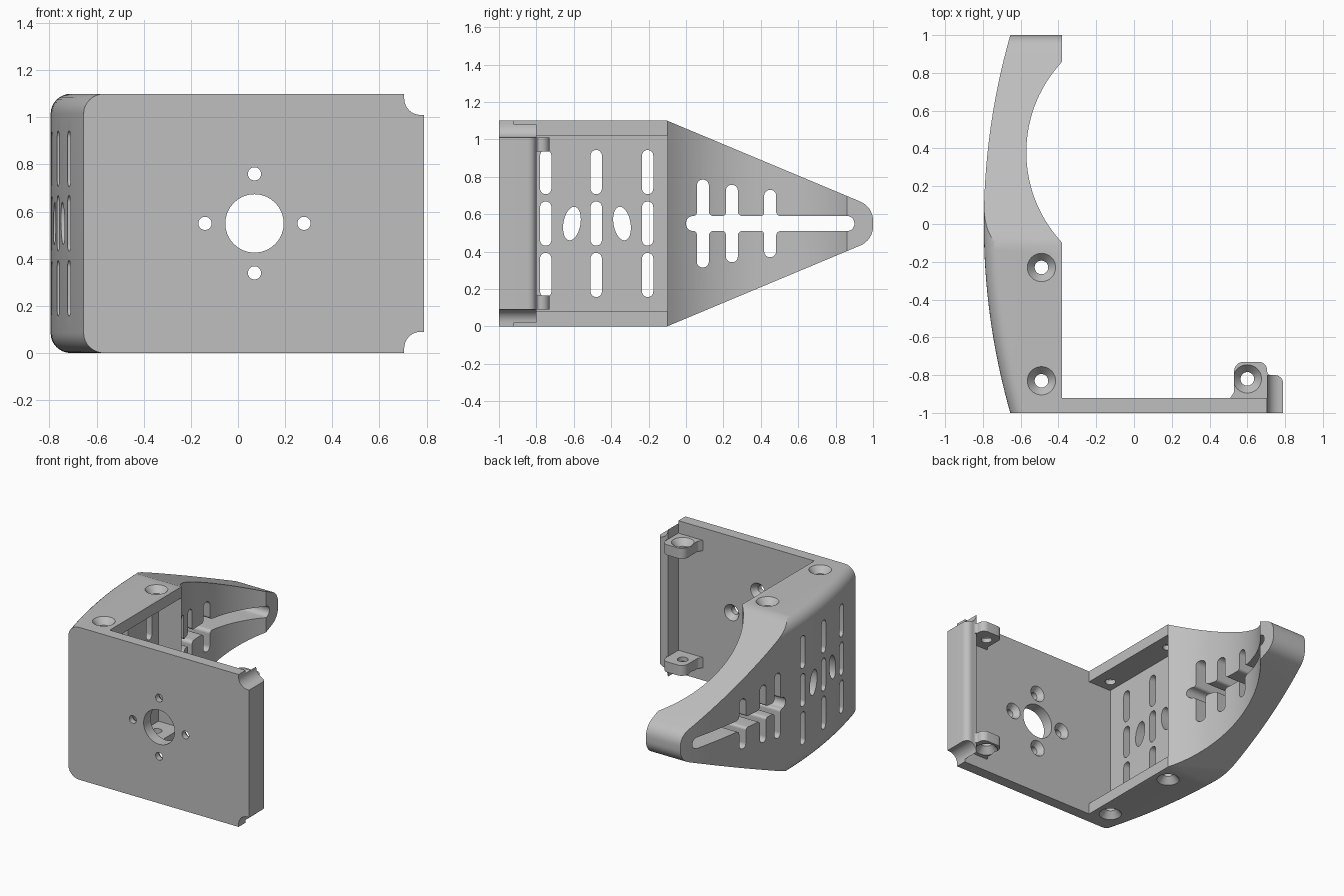
import bpy, bmesh
from math import sin, cos, tan, pi, sqrt
from mathutils import Vector

if "Cube" in bpy.data.objects:
    bpy.data.objects.remove(bpy.data.objects["Cube"], do_unlink=True)

HEIGHT = 1.1
MID = HEIGHT / 2


def rounded(points, steps=8):
    """Turn (u, v[, radius]) corners into an outline with filleted corners."""
    out = []
    n = len(points)
    for i, p in enumerate(points):
        here = Vector(p[:2])
        r = p[2] if len(p) > 2 else 0
        if r == 0:
            out.append(here)
            continue
        a = (Vector(points[i - 1][:2]) - here).normalized()
        b = (Vector(points[(i + 1) % n][:2]) - here).normalized()
        half = a.angle(b) / 2
        centre = here + (a + b).normalized() * (r / sin(half))
        start = here + a * (r / tan(half)) - centre
        end = here + b * (r / tan(half)) - centre
        sweep = start.angle_signed(end)
        for k in range(steps + 1):
            t = -sweep * k / steps
            out.append(centre + Vector((start.x * cos(t) - start.y * sin(t),
                                        start.x * sin(t) + start.y * cos(t))))
    return out


def place(u, v, w, axis):
    return {"x": (w, u, v), "y": (u, w, v), "z": (u, v, w)}[axis]


def loft(bm, rings, axis):
    """Closed solid from equal rings, each given as (outline, position)."""
    loops = [[bm.verts.new(place(u, v, w, axis)) for u, v in ring] for ring, w in rings]
    faces = [bm.faces.new(loops[0]), bm.faces.new(loops[-1])]
    for low, high in zip(loops, loops[1:]):
        for i in range(len(low)):
            faces.append(bm.faces.new((low[i - 1], low[i], high[i], high[i - 1])))
    bmesh.ops.recalc_face_normals(bm, faces=faces)


def prism(bm, outline, axis, low, high):
    loft(bm, [(outline, low), (outline, high)], axis)


def oval(u, v, ru, rv, tilt=0, n=32):
    ts = [2 * pi * k / n for k in range(n)]
    return [(u + ru * cos(t) + tilt * sin(t), v + rv * sin(t)) for t in ts]


def drill(bm, u, v, axis, stations):
    """Turned cutter; stations are (position, radius)."""
    loft(bm, [(oval(u, v, r, r), w) for w, r in stations], axis)


def slot(u0, u1, v0, v1):
    r = (u1 - u0) * 0.49
    return rounded([(u0, v0, r), (u1, v0, r), (u1, v1, r), (u0, v1, r)])


def make(name, bm):
    mesh = bpy.data.meshes.new(name)
    bm.to_mesh(mesh)
    bm.free()
    obj = bpy.data.objects.new(name, mesh)
    bpy.context.collection.objects.link(obj)
    return obj


def combine(target, bm, operation):
    """Apply a boolean with a temporary tool solid."""
    tool = make("tool", bm)
    tool.hide_render = True
    mod = target.modifiers.new("cut", "BOOLEAN")
    mod.operation = operation
    mod.solver = "EXACT"
    mod.object = tool
    bpy.context.view_layer.objects.active = target
    bpy.ops.object.modifier_apply(modifier=mod.name)
    bpy.data.objects.remove(tool, do_unlink=True)


# Plan outline: front plate, end lip, concave arm and bowed outer wall
OUT_R, IN_R = 3.64, 0.70


def outer_x(y):
    return -0.795 + OUT_R - sqrt(OUT_R ** 2 - y * y)


def inner_x(y):
    return 0.13 - sqrt(IN_R ** 2 - (y - 0.38) ** 2)


plan = rounded([(outer_x(-1), -1), (0.79, -1), (0.79, -0.8, 0.045), (0.705, -0.8),
                (0.705, -0.92), (-0.38, -0.92), (-0.38, -0.1)])
plan += [(inner_x(-0.1 + 0.96 * k / 32), -0.1 + 0.96 * k / 32) for k in range(1, 32)]
plan += [(-0.38, 0.86), (-0.38, 1.02)]
plan += [(outer_x(1.02 - 2.02 * k / 40), 1.02 - 2.02 * k / 40) for k in range(40)]
bm = bmesh.new()
prism(bm, plan, "z", 0, HEIGHT)

# Round the top and bottom edges of the bowed wall
rims = [e for e in bm.edges
        if abs(e.verts[0].co.z - e.verts[1].co.z) < 1e-4
        and all(abs(v.co.x - outer_x(v.co.y)) < 1e-4 for v in e.verts)]
bmesh.ops.bevel(bm, geom=rims, offset=0.085, offset_type="OFFSET", segments=8,
                profile=0.5, affect="EDGES", clamp_overlap=False)
body = make("mounting_bracket", bm)

# Tapered arm with rounded tip
bm = bmesh.new()
prism(bm, rounded([(-1.2, 1.56), (-1.2, -0.46), (1, 0.461, 0.11), (1, 0.639, 0.11)]),
      "x", -1, 1)
combine(body, bm, "INTERSECT")

# Side cavity between the flanges, and the notched plate corners
bm = bmesh.new()
prism(bm, [(-0.565, -0.92), (-0.3, -0.92), (-0.3, -0.1), (-0.565, -0.1)],
      "z", 0.08, HEIGHT - 0.08)
notch = rounded([(0.705, 1.2), (0.705, 1.01, 0.07), (0.9, 1.01), (0.9, 1.2)])
prism(bm, notch, "y", -1.1, -0.7)
prism(bm, [(u, HEIGHT - v) for u, v in notch], "y", -1.1, -0.7)
combine(body, bm, "DIFFERENCE")

# Screw tabs beside the lip
tab = rounded([(0.74, -0.95), (0.74, -0.8), (0.705, -0.8, 0.02), (0.705, -0.73, 0.045),
               (0.53, -0.73, 0.05), (0.53, -0.89, 0.03), (0.51, -0.92), (0.51, -0.95)])
bm = bmesh.new()
prism(bm, tab, "z", 0.09, 0.165)
prism(bm, tab, "z", HEIGHT - 0.165, HEIGHT - 0.09)
combine(body, bm, "UNION")

# Countersunk holes in flanges and tabs
bm = bmesh.new()
for x, y, base in ((-0.49, -0.23, 0), (-0.49, -0.83, 0), (0.6, -0.82, 0.09)):
    half = [(base - 0.02, 0.077), (base, 0.075), (base + 0.045, 0.036)]
    drill(bm, x, y, "z", half + [(HEIGHT - w, r) for w, r in reversed(half)])

# Front plate: centre bore and four holes countersunk at the back
drill(bm, 0.07, MID, "y", [(-1.1, 0.124), (-0.85, 0.124)])
for k in range(4):
    drill(bm, 0.07 + 0.21 * cos(k * pi / 2), MID + 0.21 * sin(k * pi / 2), "y",
          [(-1.1, 0.028), (-0.96, 0.028), (-0.92, 0.058), (-0.9, 0.06)])

# Side wall vents
for y in (-0.75, -0.48, -0.205):
    for z in (0.275, MID, HEIGHT - 0.275):
        prism(bm, slot(y - 0.03, y + 0.03, z - 0.118, z + 0.118), "x", -1, -0.5)
for y, tilt in ((-0.61, 0.012), (-0.342, -0.012)):
    prism(bm, oval(y, MID, 0.046, 0.09, tilt), "x", -1, -0.5)

# Arm slot with cross slots
edge = [(0, 0.59, 0.038)]
for y, top in ((0.09, 0.785), (0.245, 0.757), (0.45, 0.73)):
    a, b = y - 0.032, y + 0.032
    edge += [(a, 0.59, 0.019), (a, top, 0.031), (b, top, 0.031), (b, 0.59, 0.025)]
edge.append((0.9, 0.59, 0.038))
prism(bm, rounded(edge + [(y, HEIGHT - z, r) for y, z, r in reversed(edge)]),
      "x", -1, -0.2)
combine(body, bm, "DIFFERENCE")

# Colour and shading
grey = bpy.data.materials.new("light_grey")
grey.use_nodes = True
colour = (0.52, 0.52, 0.52, 1)
grey.diffuse_color = colour
grey.node_tree.nodes["Principled BSDF"].inputs["Base Color"].default_value = colour
body.data.materials.clear()
body.data.materials.append(grey)
for face in body.data.polygons:
    face.material_index = 0
bpy.ops.object.select_all(action="DESELECT")
body.select_set(True)
bpy.context.view_layer.objects.active = body
bpy.ops.object.shade_smooth_by_angle(angle=0.5)
